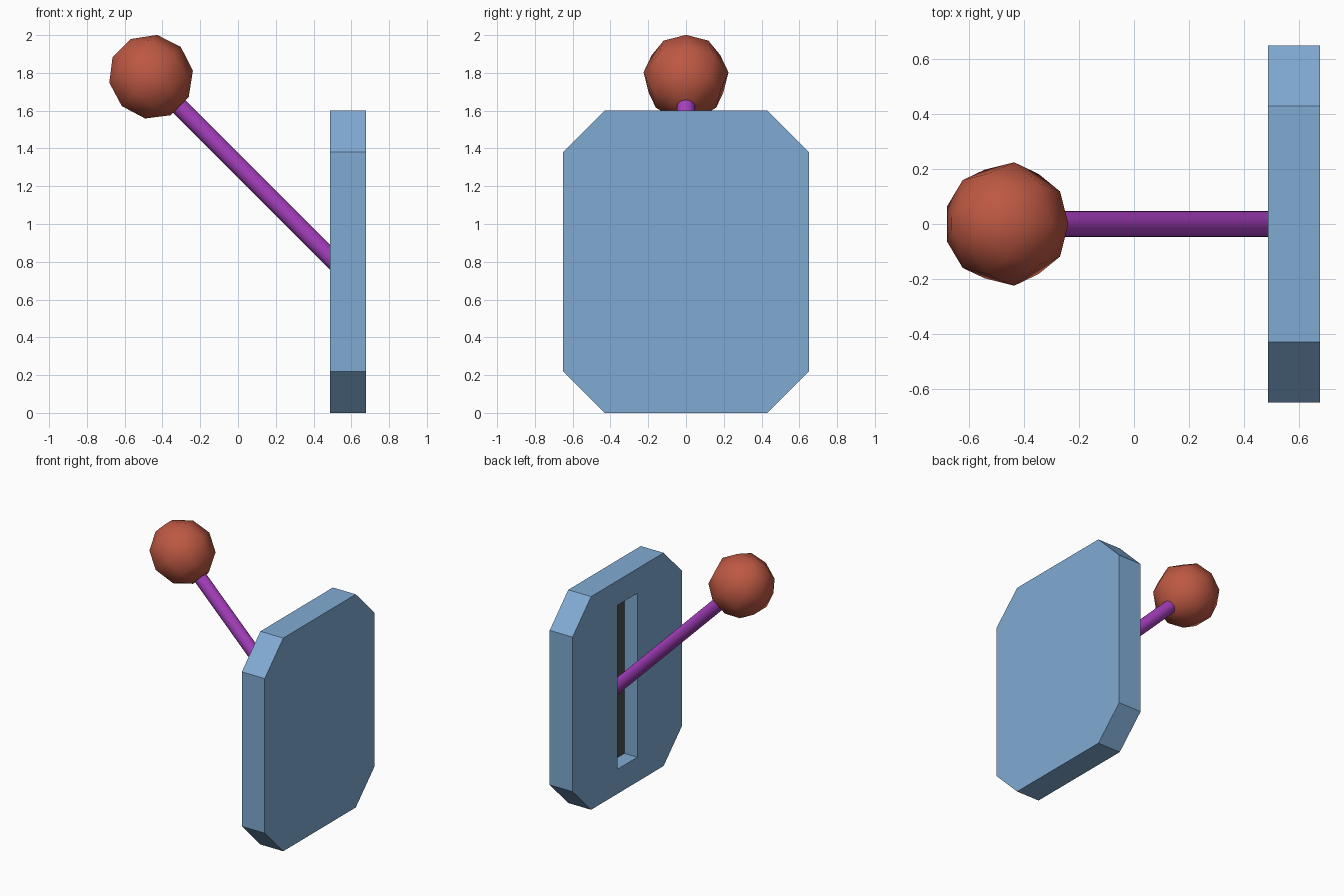
import bpy, bmesh, math
from mathutils import Vector

if "Cube" in bpy.data.objects:
    bpy.data.objects.remove(bpy.data.objects["Cube"], do_unlink=True)


def material(name, rgb):
    mat = bpy.data.materials.new(name)
    mat.use_nodes = True
    mat.diffuse_color = (*rgb, 1)
    mat.node_tree.nodes["Principled BSDF"].inputs["Base Color"].default_value = (*rgb, 1)
    return mat


def make_object(name, bm, *mats):
    bmesh.ops.recalc_face_normals(bm, faces=bm.faces[:])
    mesh = bpy.data.meshes.new(name)
    bm.to_mesh(mesh)
    bm.free()
    for mat in mats:
        mesh.materials.append(mat)
    obj = bpy.data.objects.new(name, mesh)
    bpy.context.collection.objects.link(obj)
    return obj


blue = material("plate blue", (0.216, 0.407, 0.658))
dark = material("slot dark grey", (0.075, 0.075, 0.08))
purple = material("rod purple", (0.392, 0.051, 0.527))
red = material("knob red", (0.509, 0.098, 0.056))

# Wall plate: chamfered rectangle, extruded, with a slot sunk in its -x face
INNER_X, OUTER_X = 0.487, 0.677
HALF_W, HALF_H, CUT = 0.65, 0.8, 0.22
SLOT_W, SLOT_H, SLOT_DEPTH = 0.118, 0.615, 0.107
outline = []
for sy, sz in ((1, 1), (-1, 1), (-1, -1), (1, -1)):
    pair = [(sy * HALF_W, sz * (HALF_H - CUT)), (sy * (HALF_W - CUT), sz * HALF_H)]
    outline += pair if sy * sz > 0 else pair[::-1]

bm = bmesh.new()
face = bm.faces.new([bm.verts.new((OUTER_X, y, z + HALF_H)) for y, z in outline])
geom = bmesh.ops.extrude_face_region(bm, geom=[face], use_keep_orig=True)["geom"]
moved = [v for v in geom if isinstance(v, bmesh.types.BMVert)]
bmesh.ops.translate(bm, verts=moved, vec=(INNER_X - OUTER_X, 0, 0))
bmesh.ops.recalc_face_normals(bm, faces=bm.faces[:])


def slot_face():
    return min(bm.faces, key=lambda f: (round(f.calc_center_median().x, 3),
                                        (f.calc_center_median() - Vector((INNER_X, 0, HALF_H))).length))


front = slot_face()
bmesh.ops.inset_individual(bm, faces=[front], thickness=0.05)
for v in front.verts:
    v.co.y = math.copysign(SLOT_W, v.co.y)
    v.co.z = HALF_H + math.copysign(SLOT_H, v.co.z - HALF_H)
bmesh.ops.remove_doubles(bm, verts=bm.verts[:], dist=0.001)
front = slot_face()
geom = bmesh.ops.extrude_face_region(bm, geom=[front])["geom"]
if front.is_valid:
    bmesh.ops.delete(bm, geom=[front], context="FACES_ONLY")
moved = [v for v in geom if isinstance(v, bmesh.types.BMVert)]
bmesh.ops.translate(bm, verts=moved, vec=(SLOT_DEPTH, 0, 0))
for f in geom:
    if isinstance(f, bmesh.types.BMFace):
        f.material_index = 1
make_object("switch_plate", bm, blue, dark)

# Knob: nine-sided ball with flat caps, tilted along the lever
KNOB = Vector((-0.464, 0, 1.776))
RADIUS, SIDES, RINGS = 0.228, 9, 5
bm = bmesh.new()
rings = []
for i in range(RINGS):
    phi = math.pi * (i + 0.5) / RINGS
    rings.append([bm.verts.new((RADIUS * math.sin(phi) * math.cos(math.tau * k / SIDES),
                                RADIUS * math.sin(phi) * math.sin(math.tau * k / SIDES),
                                RADIUS * math.cos(phi))) for k in range(SIDES)])
for a, b in zip(rings, rings[1:]):
    for k in range(SIDES):
        n = (k + 1) % SIDES
        bm.faces.new((a[k], b[k], b[n], a[n]))
bm.faces.new(rings[0])
bm.faces.new(rings[-1][::-1])
knob = make_object("lever_knob", bm, red)
knob.location = KNOB
knob.rotation_euler.y = math.radians(-45)
knob.data.shade_smooth()

# Lever rod: from the knob centre down into the slot
end = Vector((0.59, 0, KNOB.x + KNOB.z - 0.59))
bpy.ops.mesh.primitive_cylinder_add(vertices=24, radius=0.047, depth=(end - KNOB).length,
                                    location=(end + KNOB) / 2,
                                    rotation=(0, math.radians(-45), 0))
rod = bpy.context.object
rod.name = "lever_rod"
rod.data.materials.append(purple)
bpy.ops.object.shade_smooth_by_angle(angle=math.radians(40))
